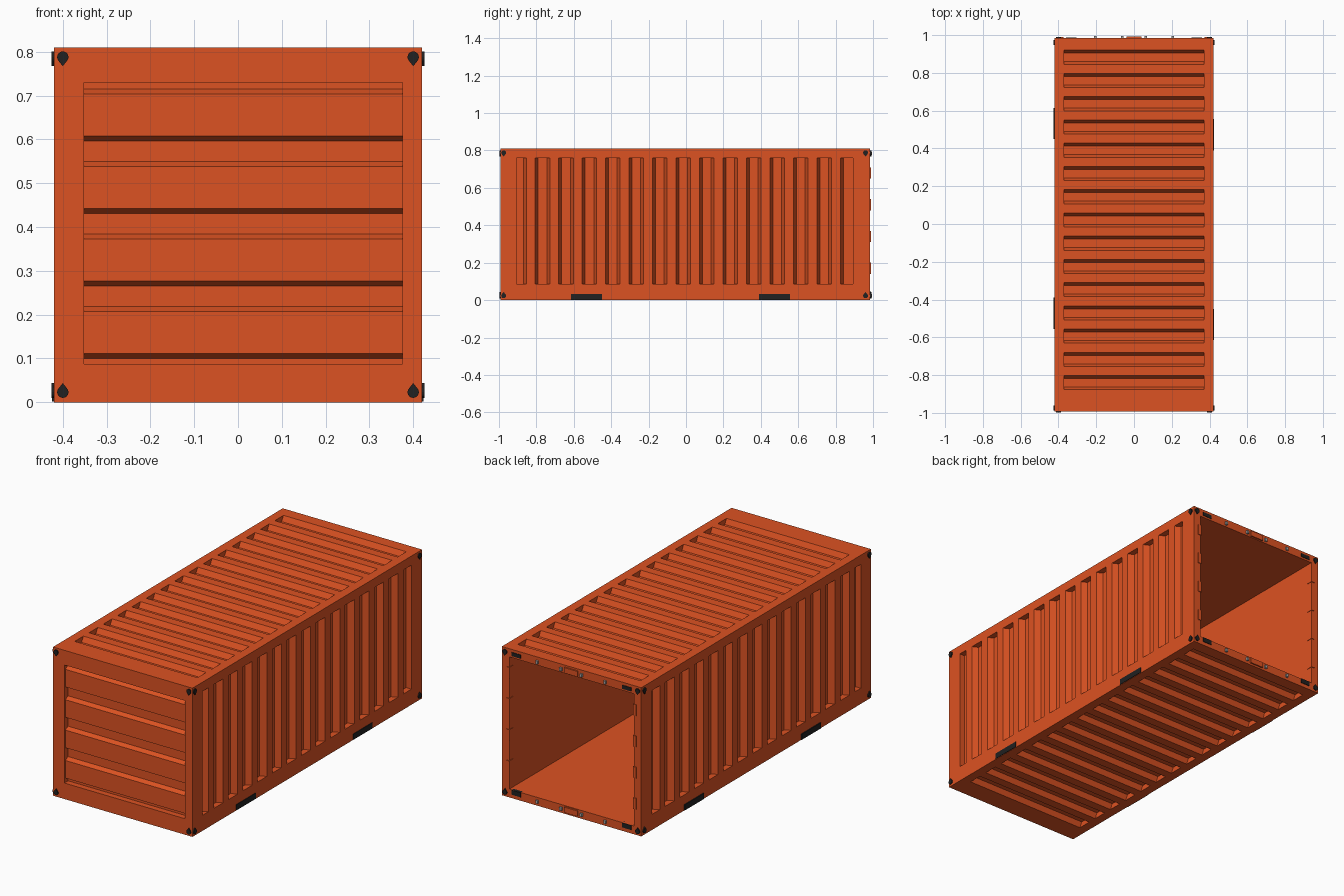
import bpy, bmesh, math
from mathutils import Vector

if "Cube" in bpy.data.objects:
    bpy.data.objects.remove(bpy.data.objects["Cube"])

X, Y0, Y1, Z = 0.42, -0.992, 0.985, 0.81      # outer shell
IX, IY, IZ0, IZ1 = 0.375, -0.94, 0.045, 0.765  # inner cavity


def material(name, color):
    m = bpy.data.materials.new(name)
    m.diffuse_color = (*color, 1)
    m.use_nodes = True
    m.node_tree.nodes["Principled BSDF"].inputs["Base Color"].default_value = m.diffuse_color
    return m


ORANGE = material("orange_paint", (0.72, 0.085, 0.016))
BLACK = material("black_metal", (0.015, 0.015, 0.015))
GREY = material("grey_metal", (0.4, 0.4, 0.4))


def finish(name, bm, mat):
    me = bpy.data.meshes.new(name)
    bm.to_mesh(me)
    bm.free()
    me.materials.append(mat)
    ob = bpy.data.objects.new(name, me)
    bpy.context.collection.objects.link(ob)
    return ob


def panel(name, place, profile, rows):
    """Pressed sheet: profile of (u, depth) swept between rows[1] and rows[2]."""
    a, b, c, d = rows
    grid = [(a, 0), (b, 0), (b, 1), (c, 1), (c, 0), (d, 0)]
    bm = bmesh.new()
    p0 = place(0, 0, 0)
    out = p0 - place(0, 0, 1)
    flip = (place(1, 0, 0) - p0).cross(place(0, 1, 0) - p0).dot(out) < 0
    for (ua, da), (ub, db) in zip(profile, profile[1:]):
        for (va, ka), (vb, kb) in zip(grid, grid[1:]):
            pts = []
            for u, v, dep in ((ua, va, da * ka), (ub, va, db * ka),
                              (ub, vb, db * kb), (ua, vb, da * kb)):
                p = place(u, v, dep)
                if all((p - q).length > 1e-6 for q in pts):
                    pts.append(p)
            if len(pts) > 2:
                bm.faces.new([bm.verts.new(p) for p in (pts[::-1] if flip else pts)])
    bmesh.ops.remove_doubles(bm, verts=bm.verts, dist=1e-5)
    return finish(name, bm, ORANGE)


def box(name, lo, hi, mat):
    bm = bmesh.new()
    bmesh.ops.create_cube(bm, size=1)
    for v in bm.verts:
        v.co = Vector([(l + h) / 2 + c * (h - l) for l, h, c in zip(lo, hi, v.co)])
    return finish(name, bm, mat)


def teardrop(name, center, right, normal, point, r=0.013, t=0.006):
    """Lock hole marker: a disc with a pointed tip, on a corner casting."""
    c, rt, n = Vector(center), Vector(right), Vector(normal)
    up = Vector((0, 0, point))
    bm = bmesh.new()
    pts = [c + up * r * 1.6]
    for i in range(13):
        a = math.radians(45 - 270 * i / 12)
        pts.append(c + rt * r * math.cos(a) + up * r * math.sin(a))
    f = bm.faces.new([bm.verts.new(p - n * 0.002) for p in pts])
    ext = bmesh.ops.extrude_face_region(bm, geom=[f])
    for v in ext["geom"]:
        if isinstance(v, bmesh.types.BMVert):
            v.co += n * (t + 0.002)
    bmesh.ops.recalc_face_normals(bm, faces=bm.faces)
    return finish(name, bm, BLACK)


# Side walls: 14 raised ribs between vertical recesses
D = 0.032
side = [(Y0, 0), (-0.905, 0), (-0.905, D)]
for k in range(28):
    u = -0.862 + 0.0628 * k
    side += [(u - 0.008, D if k % 2 == 0 else 0), (u + 0.008, 0 if k % 2 == 0 else D)]
side += [(0.893, D), (0.893, 0), (Y1, 0)]
for s, nm in ((1, "right"), (-1, "left")):
    panel(nm + "_wall", lambda u, v, d, s=s: Vector((s * (X - d), u, v)),
          side, (0, 0.085, 0.76, Z))

# Roof and underside: 15 cross grooves
cross = [(Y0, 0)]
for k in range(14, -1, -1):
    a, b = 0.845 - 0.123 * k, 0.92 - 0.123 * k
    cross += [(a, 0), (a + 0.014, 0.028), (b - 0.016, 0.028), (b, 0)]
cross.append((Y1, 0))
panel("roof", lambda u, v, d: Vector((v, u, Z - d)), cross, (-X, -0.37, 0.37, X))
panel("underside", lambda u, v, d: Vector((v, u, d)), cross, (-X, -0.37, 0.37, X))

# Closed front end: four horizontal ridges set back in the frame
L, R = 0.008, 0.032
end = [(0, 0), (0.087, 0), (0.087, R)]
for k in range(4):
    z = 0.1 + 0.1655 * k
    end += [(z, R), (z + 0.011, L), (z + 0.107, L), (z + 0.119, R)]
end += [(0.73, R), (0.73, 0), (Z, 0)]
panel("front_end", lambda u, v, d: Vector((v, Y0 + d, u)), end, (-X, -0.352, 0.376, X))

# Smooth lining inside, open at the back, joined to the outer shell by a rim
bm = bmesh.new()
ring = lambda x, y, z0, z1: [bm.verts.new(p) for p in
                             ((-x, y, z0), (x, y, z0), (x, y, z1), (-x, y, z1))]
outer, inner, deep = ring(X, Y1, 0, Z), ring(IX, Y1, IZ0, IZ1), ring(IX, IY, IZ0, IZ1)
for i in range(4):
    j = (i + 1) % 4
    bm.faces.new((outer[j], outer[i], inner[i], inner[j]))
    bm.faces.new((inner[j], inner[i], deep[i], deep[j]))
bm.faces.new(deep[::-1])
finish("lining_and_rim", bm, ORANGE)

# Corner lock holes on all four upright faces
for z, pt, lvl in ((0.788, -1, "top"), (0.023, 1, "bottom")):
    for s, sn in ((1, "right"), (-1, "left")):
        teardrop(f"front_{lvl}_{sn}_lock", (s * 0.4, Y0, z), (1, 0, 0), (0, -1, 0), pt)
        teardrop(f"back_{lvl}_{sn}_lock", (s * 0.4, Y1, z), (1, 0, 0), (0, 1, 0), pt)
        for y, yn in ((-0.975, "front"), (0.96, "back")):
            teardrop(f"{sn}_{lvl}_{yn}_lock", (s * X, y, z), (0, 1, 0), (s, 0, 0), pt)

# Forklift pockets low on the sides (one side is the other turned half round)
for a, b in ((-0.615, -0.45), (0.39, 0.555)):
    box("right_fork_pocket", (X - 0.01, a, 0.002), (X + 0.003, b, 0.033), BLACK)
    box("left_fork_pocket", (-X - 0.005, -b, 0.002), (-X + 0.01, -a, 0.033), BLACK)

# Door frame fittings: hinge plates, sill blocks, keeper plates, rod stubs
for s in (1, -1):
    for z in (0.14, 0.31, 0.48, 0.65):
        lo, hi = sorted((s * 0.372, s * 0.392))
        box("hinge_plate", (lo, Y1 - 0.03, z), (hi, Y1 + 0.004, z + 0.06), ORANGE)
    lo, hi = sorted((s * 0.305, s * 0.36))
    box("sill_block", (lo, Y1 - 0.015, 0.02), (hi, Y1 + 0.003, 0.045), BLACK)
    box("header_block", (lo, Y1 - 0.015, 0.775), (hi, Y1 + 0.003, 0.795), BLACK)
for z in (0.01, 0.77):
    box("keeper_plate", (-0.04, Y1 - 0.01, z), (0.04, Y1 + 0.008, z + 0.03), ORANGE)
    for x in (-0.205, -0.062, 0.062, 0.205):
        box("rod_stub", (x - 0.006, Y1 - 0.01, z + 0.005), (x + 0.006, Y1 + 0.01, z + 0.022), GREY)
